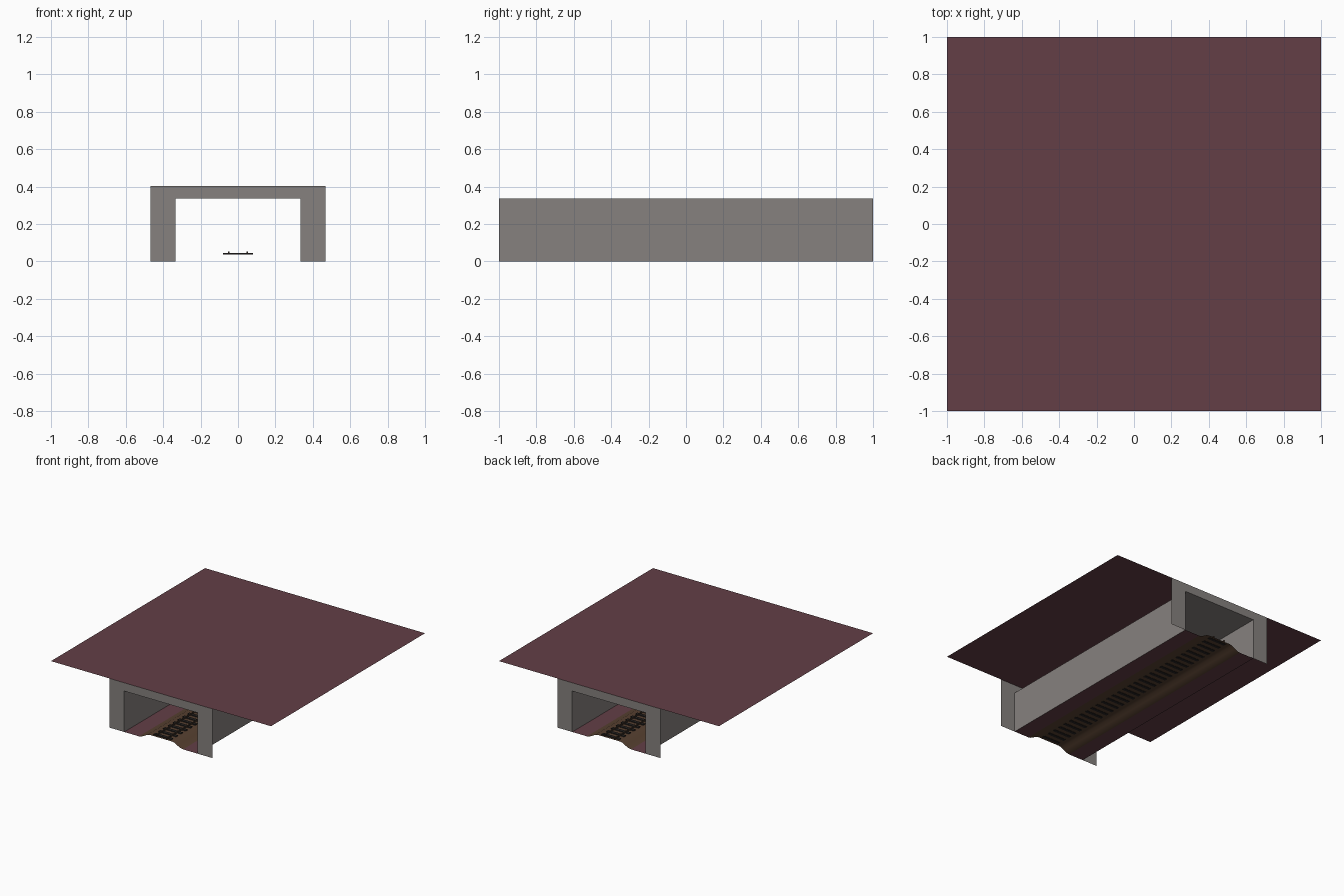
import bpy
import bmesh

cube = bpy.data.objects.get("Cube")
if cube:
    bpy.data.objects.remove(cube, do_unlink=True)

LENGTH = 2.0
INNER, OUTER = 0.334, 0.468      # half widths of the opening and the portal
CEILING, TOP = 0.336, 0.404


def material(name, rgb):
    mat = bpy.data.materials.new(name)
    mat.use_nodes = True
    color = (*rgb, 1.0)
    mat.diffuse_color = color
    bsdf = mat.node_tree.nodes["Principled BSDF"]
    bsdf.inputs["Base Color"].default_value = color
    bsdf.inputs["Roughness"].default_value = 0.9
    return mat


concrete = material("concrete_grey", (0.24, 0.22, 0.21))
earth = material("dark_red_earth", (0.125, 0.049, 0.062))
gravel = material("brown_gravel", (0.095, 0.052, 0.03))
timber = material("dark_timber", (0.02, 0.017, 0.016))
rust = material("rusty_steel", (0.06, 0.038, 0.025))


def finish(name, bm, mat):
    mesh = bpy.data.meshes.new(name)
    bm.to_mesh(mesh)
    bm.free()
    mesh.materials.append(mat)
    obj = bpy.data.objects.new(name, mesh)
    bpy.context.collection.objects.link(obj)
    return obj


def sweep(name, profile, mat):
    """Pull an open (x, z) profile along the full length as a thin sheet."""
    bm = bmesh.new()
    rows = [[bm.verts.new((x, y, z)) for x, z in profile]
            for y in (-LENGTH / 2, LENGTH / 2)]
    for i in range(len(profile) - 1):
        bm.faces.new((rows[0][i], rows[0][i + 1], rows[1][i + 1], rows[1][i]))
    return finish(name, bm, mat)


def add_box(bm, center, size):
    verts = bmesh.ops.create_cube(bm, size=1.0)["verts"]
    bmesh.ops.scale(bm, vec=size, verts=verts)
    bmesh.ops.translate(bm, vec=center, verts=verts)


# Ground sheet over the tunnel
sweep("ground_sheet", [(-1, TOP), (1, TOP)], earth)

# Tunnel lining: two walls and the ceiling
sweep("tunnel_lining", [(INNER, 0), (INNER, CEILING),
                        (-INNER, CEILING), (-INNER, 0)], concrete)

# Flat portals closing the gap between lining and ground at each end
arch = [(-OUTER, 0), (-INNER, 0), (-INNER, CEILING), (INNER, CEILING),
        (INNER, 0), (OUTER, 0), (OUTER, TOP), (-OUTER, TOP)]
for name, y in (("front_portal", -1), ("back_portal", 1)):
    bm = bmesh.new()
    points = arch if y < 0 else arch[::-1]
    bm.faces.new([bm.verts.new((x, y, z)) for x, z in points])
    finish(name, bm, concrete)

# Tunnel floor on both sides of the track bed
for side, s in (("left", 1), ("right", -1)):
    sweep(side + "_floor", sorted([(s * 0.2, 0), (s * INNER, 0)]), earth)

# Rounded gravel bed
half = [(0.2, 0), (0.175, 0.005), (0.15, 0.018), (0.125, 0.032), (0.1, 0.038)]
bed = sweep("gravel_bed", [(-x, z) for x, z in half] + half[::-1], gravel)
bed.data.polygons.foreach_set("use_smooth", [True] * len(bed.data.polygons))

# Sleepers
bm = bmesh.new()
count = 32
for i in range(count):
    y = -1 + (i + 0.5) * LENGTH / count
    add_box(bm, (0, y, 0.04), (0.16, 0.026, 0.008))
finish("sleepers", bm, timber)

# Rails
for side, s in (("left", 1), ("right", -1)):
    bm = bmesh.new()
    add_box(bm, (s * 0.05, 0, 0.048), (0.008, LENGTH, 0.01))
    finish(side + "_rail", bm, rust)
